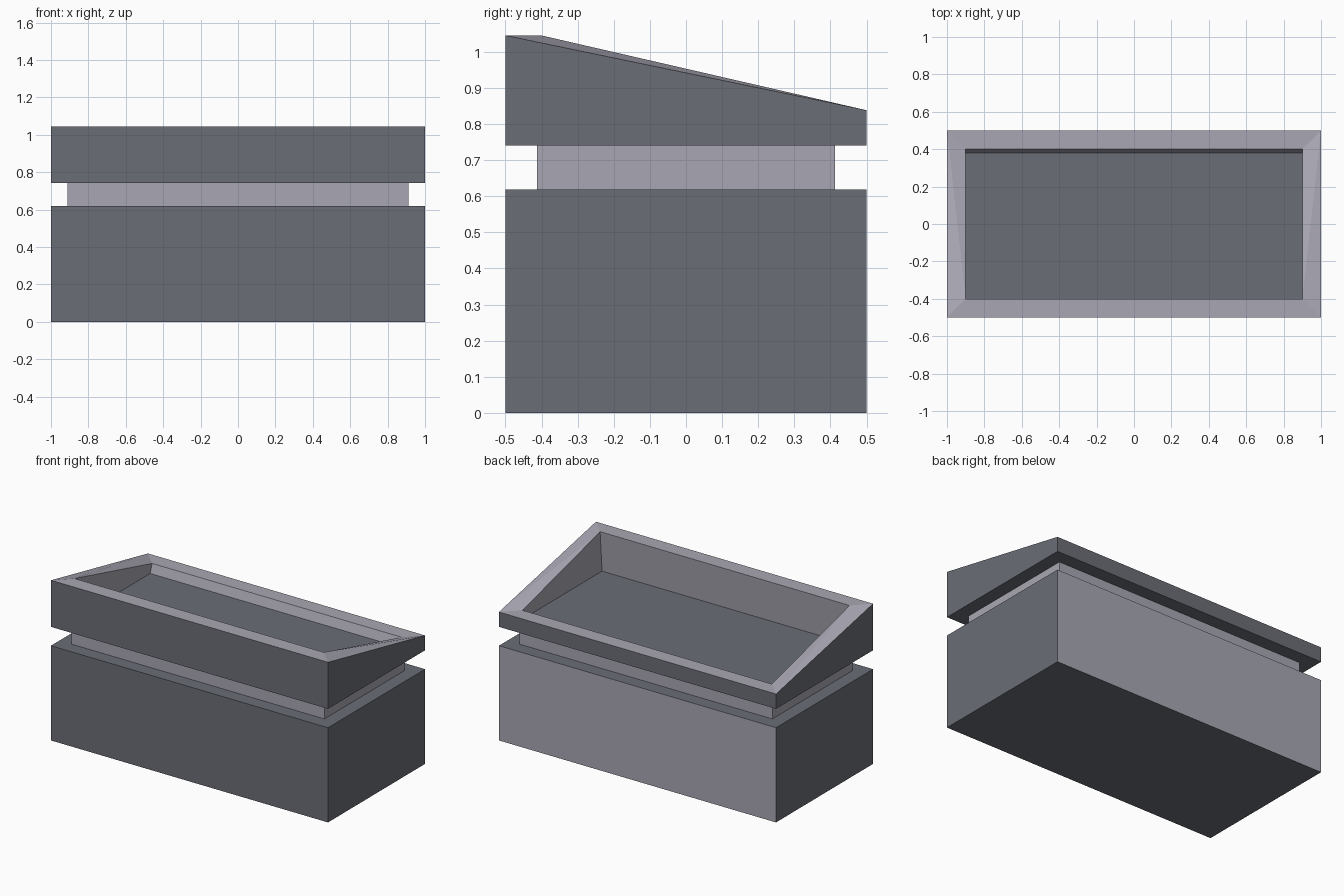
import bpy
import bmesh

if "Cube" in bpy.data.objects:
    bpy.data.objects.remove(bpy.data.objects["Cube"])


def material(name, rgb):
    m = bpy.data.materials.new(name)
    m.diffuse_color = (*rgb, 1)
    m.use_nodes = True
    m.node_tree.nodes["Principled BSDF"].inputs["Base Color"].default_value = m.diffuse_color
    return m


DARK, LIGHT = 0, 1
MATERIALS = [material("dark grey", (0.147, 0.155, 0.184)),
             material("light grey", (0.393, 0.386, 0.451))]


def loft(name, rings, bands, bottom=None, top=None, back=None):
    """Stack rectangular rings (half_x, y_front, y_back, z_front, z_back).
    bands holds one colour per gap; bottom/top are cap colours, None leaves it open."""
    bm = bmesh.new()
    loops = []
    for hx, yf, yb, zf, zb in rings:
        loops.append([bm.verts.new(c) for c in
                      ((-hx, yf, zf), (hx, yf, zf), (hx, yb, zb), (-hx, yb, zb))])

    def face(verts, colour):
        bm.faces.new(verts).material_index = colour

    for lo, up, colour in zip(loops, loops[1:], bands):
        for i in range(4):
            j = (i + 1) % 4
            quad = (lo[i], lo[j], up[j], up[i])
            twisted = i % 2 and abs(lo[i].co.x - up[i].co.x) > 1e-4 \
                and abs(lo[i].co.z - lo[j].co.z) > 1e-4
            if twisted and i == 1:          # right side of the sloped rim
                face((quad[0], quad[1], quad[3]), colour)
                face((quad[1], quad[2], quad[3]), colour)
            elif twisted:                   # left side of the sloped rim
                face((quad[0], quad[1], quad[2]), colour)
                face((quad[0], quad[2], quad[3]), colour)
            else:
                face(quad, colour)
    if bottom is not None:
        face(loops[0][::-1], bottom)
    if top is not None:
        face(loops[-1], top)
    # Optional separate colour for the upright back panel
    if back is not None:
        for f in bm.faces:
            f.normal_update()
            if f.normal.y > 0.9:
                f.material_index = back
    mesh = bpy.data.meshes.new(name)
    bm.to_mesh(mesh)
    bm.free()
    for m in MATERIALS:
        mesh.materials.append(m)
    obj = bpy.data.objects.new(name, mesh)
    bpy.context.collection.objects.link(obj)


def flat(hx, hy, z):
    return (hx, -hy, hy, z, z)


NX, NY = 0.912, 0.412       # neck half sizes
Z1, Z2 = 0.618, 0.741       # neck bottom and top
ZF, ZB = 1.045, 0.838       # rim height at the front and back

# Lower box with its top ledge and light back panel
loft("base_box", [flat(1, .5, 0), flat(1, .5, Z1), flat(NX, NY, Z1)],
     [DARK, DARK], bottom=DARK, back=LIGHT)

# Recessed neck
loft("neck", [flat(NX, NY, Z1), flat(NX, NY, Z2)], [LIGHT])

# Sloped tray: underside, outer walls, rim, inner walls, floor
loft("sloped_tray",
     [flat(NX, NY, Z2), flat(1, .5, Z2), (1, -.5, .5, ZF, ZB),
      (.9, -.4, .4, ZF, ZB), (.9, -.42, .38, .78, .78)],
     [DARK, DARK, LIGHT, LIGHT], top=DARK)
